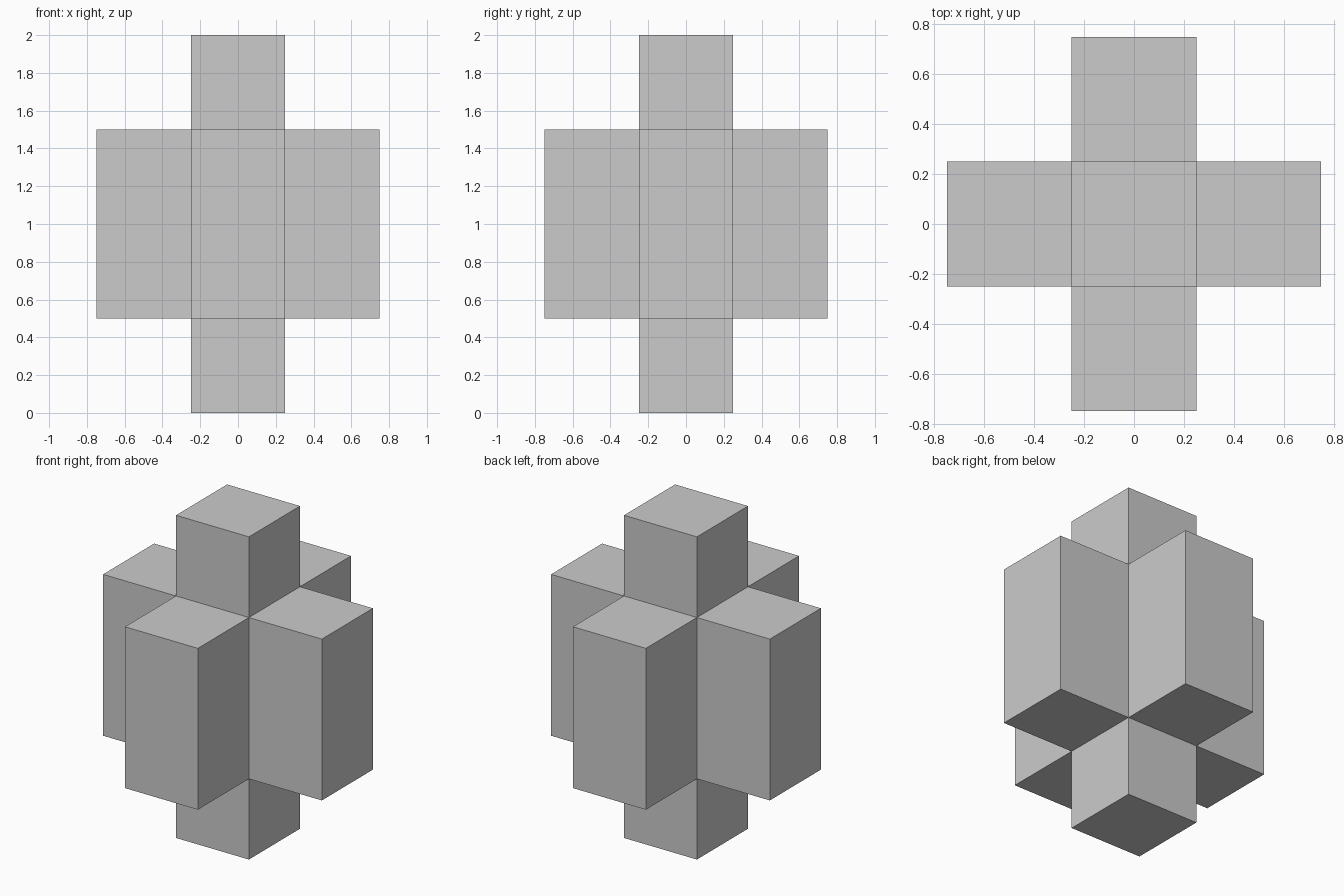
import bpy, bmesh
from mathutils import Matrix, Vector

if "Cube" in bpy.data.objects:
    bpy.data.objects.remove(bpy.data.objects["Cube"])

ARM = 0.5  # how far every arm reaches out of the core

# Central core block: 0.5 x 0.5 x 1
bm = bmesh.new()
bmesh.ops.create_cube(bm, size=1.0,
                      matrix=Matrix.Translation((0, 0, 1)) @ Matrix.Diagonal((0.5, 0.5, 1, 1)))

# Six arms: pull each core face outwards on its own
arms = bmesh.ops.extrude_discrete_faces(bm, faces=bm.faces[:])["faces"]
for face in arms:
    centre = face.calc_center_median() - Vector((0, 0, 1))
    bmesh.ops.translate(bm, verts=face.verts[:], vec=centre.normalized() * ARM)
bmesh.ops.recalc_face_normals(bm, faces=bm.faces[:])

mesh = bpy.data.meshes.new("six_armed_cross")
bm.to_mesh(mesh)
bm.free()
bpy.context.collection.objects.link(bpy.data.objects.new("six_armed_cross", mesh))
